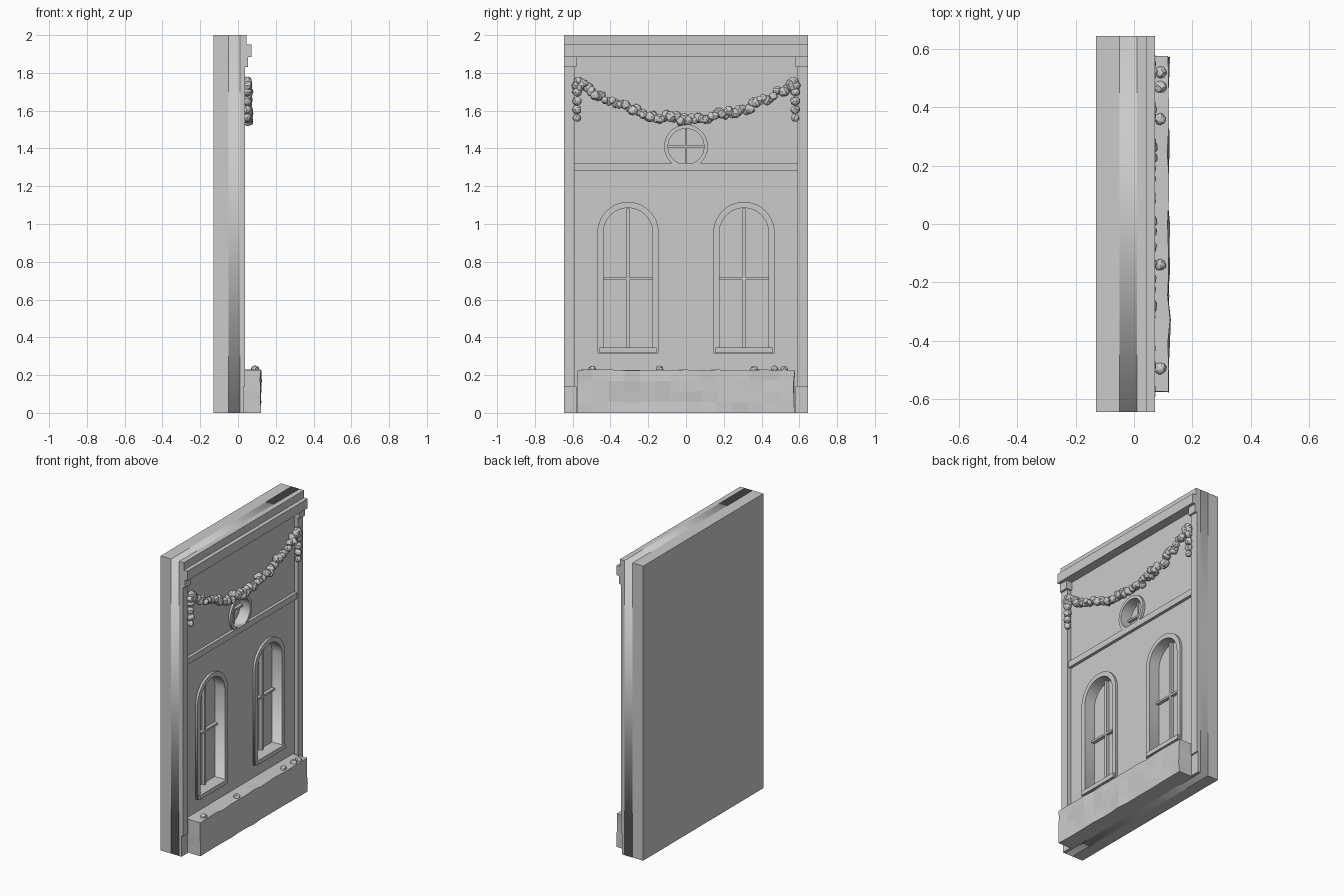
import bpy, bmesh, math, random
from mathutils import Vector, noise

if "Cube" in bpy.data.objects:
    bpy.data.objects.remove(bpy.data.objects["Cube"])
random.seed(4)

WALL, GLASS, BACK = 0.01, -0.05, -0.13


def box(name, x, y, z):
    bm = bmesh.new()
    bmesh.ops.create_cube(bm, size=1)
    for v in bm.verts:
        v.co = Vector([(a + b) / 2 + c * (b - a) for c, (a, b) in zip(v.co, (x, y, z))])
    return finish(name, bm)


def finish(name, bm):
    me = bpy.data.meshes.new(name)
    bm.to_mesh(me)
    bm.free()
    ob = bpy.data.objects.new(name, me)
    bpy.context.collection.objects.link(ob)
    return ob


def plate(name, outlines, x0, x1):
    """Flat panel in the y-z plane; inner outlines become holes."""
    cu = bpy.data.curves.new(name, 'CURVE')
    cu.dimensions, cu.fill_mode, cu.extrude = '2D', 'BOTH', (x1 - x0) / 2
    for pts in outlines:
        s = cu.splines.new('POLY')
        s.points.add(len(pts) - 1)
        for p, (y, z) in zip(s.points, pts):
            p.co = (y, z, 0, 1)
        s.use_cyclic_u = True
    ob = bpy.data.objects.new(name, cu)
    ob.location.x = (x0 + x1) / 2
    ob.rotation_euler = (math.pi / 2, 0, math.pi / 2)
    bpy.context.collection.objects.link(ob)
    bpy.ops.object.select_all(action='DESELECT')
    ob.select_set(True)
    bpy.context.view_layer.objects.active = ob
    bpy.ops.object.convert(target='MESH')
    return ob


def arch(y, r, z0, spring, n=24):
    top = [(y + r * math.cos(math.pi * i / n), spring + r * math.sin(math.pi * i / n)) for i in range(n + 1)]
    return [(y - r, z0), (y + r, z0)] + top


def circle(z, r, n=40):
    return [(r * math.cos(math.tau * i / n), z + r * math.sin(math.tau * i / n)) for i in range(n)]


def rect(y0, y1, z0, z1):
    return [(y0, z0), (y1, z0), (y1, z1), (y0, z1)]


# Wall with window openings
box("back_wall", (BACK, GLASS), (-0.645, 0.645), (0, 2))
holes = [arch(s * 0.307, 0.13, 0.315, 0.955) for s in (-1, 1)] + [circle(1.41, 0.095)]
plate("front_wall", [rect(-0.645, 0.645, 0, 2)] + holes, GLASS, WALL)

# Cornice and string course
box("cornice_top", (WALL, 0.045), (-0.645, 0.645), (1.95, 2))
box("cornice", (WALL, 0.072), (-0.645, 0.645), (1.885, 1.95))
box("string_course", (WALL, 0.03), (-0.59, 0.59), (1.28, 1.322))

# Pilasters and arched windows, left and right
for side, s in (("left", -1), ("right", 1)):
    def span(a, b):
        return tuple(sorted((s * a, s * b)))
    box(side + "_pilaster", (WALL, 0.038), span(0.59, 0.645), (0.14, 1.885))
    box(side + "_capital", (WALL, 0.052), span(0.58, 0.645), (1.83, 1.885))
    box(side + "_plinth", (WALL, 0.028), span(0.58, 0.645), (0, 0.14))
    y = s * 0.307
    plate(side + "_window_frame", [arch(y, 0.162, 0.315, 0.955), arch(y, 0.13, 0.34, 0.955)], WALL, 0.025)
    box(side + "_sill", (GLASS, 0.036), (y - 0.15, y + 0.15), (0.316, 0.345))
    box(side + "_mullion", (GLASS, -0.03), (y - 0.008, y + 0.008), (0.345, 1.083))
    box(side + "_transom", (GLASS, -0.028), (y - 0.129, y + 0.129), (0.703, 0.717))

# Round window
plate("round_frame", [circle(1.41, 0.116), circle(1.41, 0.095)], WALL, 0.025)
box("round_mullion", (GLASS, -0.03), (-0.006, 0.006), (1.316, 1.504))
box("round_transom", (GLASS, -0.028), (-0.094, 0.094), (1.404, 1.416))

# Uneven hedge along the base
hedge = bmesh.new()
bmesh.ops.create_cube(hedge, size=1)
for axis, cuts in ((1, 13), (2, 3)):
    edges = [e for e in hedge.edges if abs((e.verts[0].co - e.verts[1].co)[axis]) > 0.9]
    bmesh.ops.subdivide_edges(hedge, edges=edges, cuts=cuts, use_grid_fill=True)
for v in hedge.verts:
    c = v.co.copy()
    v.co = (0.06 + 0.11 * c.x, 1.15 * c.y, 0.114 + 0.228 * c.z)
    n = noise.noise_vector(v.co * 9)
    if c.x > 0:
        v.co.x += 0.003 + 0.011 * n.x
        v.co.y += 0.008 * n.y
        if c.z > -0.49:
            v.co.z += 0.005 * n.z
hedge_ob = finish("hedge", hedge)


def cluster(name, blobs):
    """Flat-faced lumpy balls merged in one mesh; blobs are (centre, radius)."""
    bm = bmesh.new()
    for c, r in blobs:
        made = bmesh.ops.create_icosphere(bm, subdivisions=2, radius=r)["verts"]
        for v in made:
            v.co = v.co * random.uniform(0.86, 1.08) + Vector(c)
    return finish(name, bm)


cluster("hedge_berries", [((0.09, y, 0.23), 0.021) for y in (-0.495, -0.14, 0.36, 0.47, 0.52)])

# Hanging garland: leafy swag with end bunches and tails
swag = []
for i in range(62):
    t = -1 + 2 * i / 61
    swag.append(((0.044 + random.uniform(-0.012, 0.012), 0.555 * t,
                  1.555 + 0.185 * t * t + random.uniform(-0.016, 0.016)), random.uniform(0.02, 0.029)))
cluster("garland", swag)
for side, s in (("left", -1), ("right", 1)):
    bunch = [((0.05, s * (0.57 + dy), 1.745 + dz), 0.025)
             for dy, dz in ((0, 0.012), (-0.02, 0), (0.012, -0.012), (-0.005, -0.022))]
    tail = [((0.048, s * 0.577, z), r) for z, r in ((1.7, 0.026), (1.65, 0.025), (1.605, 0.025), (1.562, 0.022))]
    cluster(side + "_garland_tail", bunch + tail)
